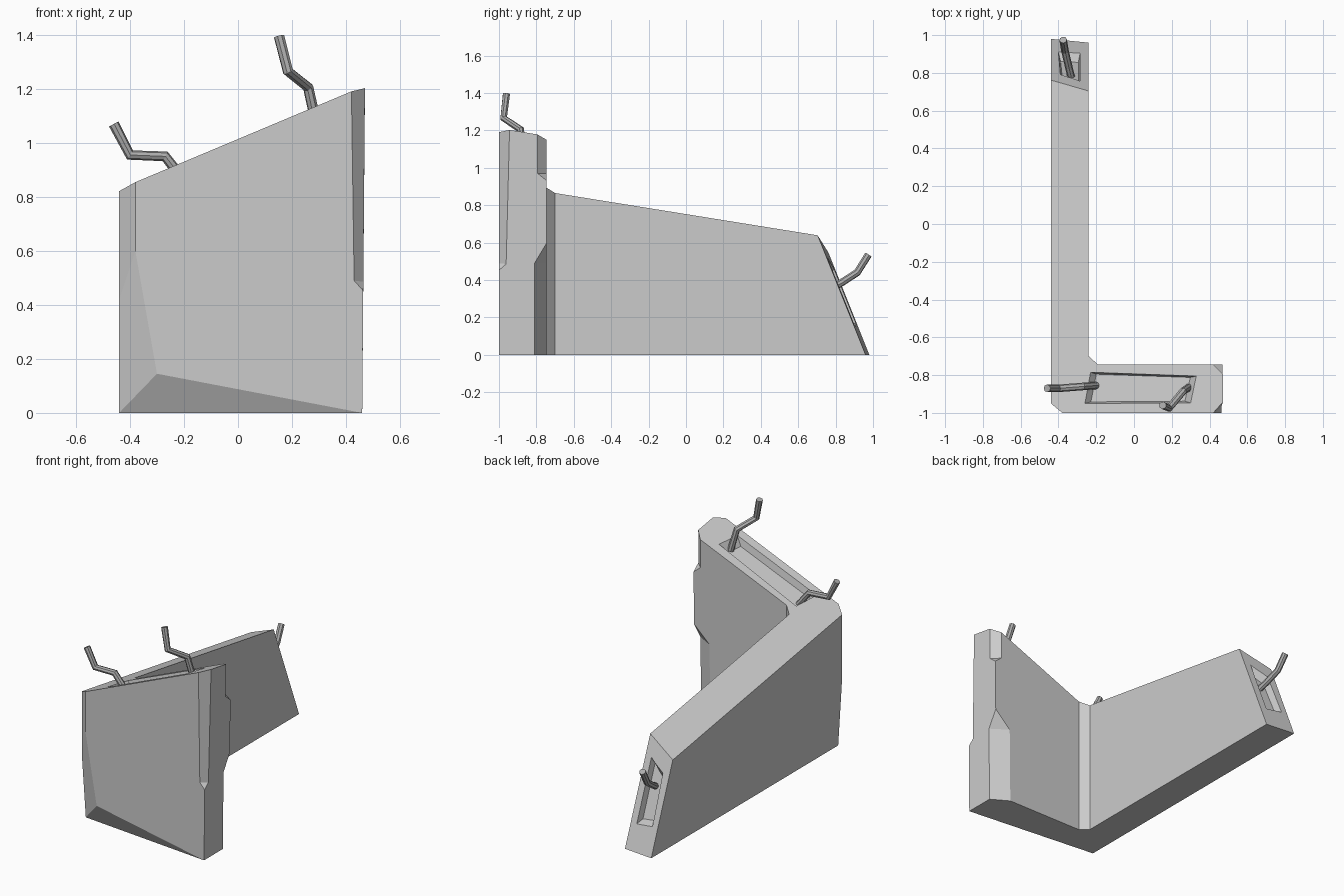
import bpy, bmesh
from mathutils import Vector

if "Cube" in bpy.data.objects:
    bpy.data.objects.remove(bpy.data.objects["Cube"])


def material(name, grey):
    mat = bpy.data.materials.new(name)
    mat.use_nodes = True
    colour = (grey, grey, grey, 1)
    mat.diffuse_color = colour
    mat.node_tree.nodes["Principled BSDF"].inputs["Base Color"].default_value = colour
    return mat


concrete = material("concrete grey", 0.6)
steel = material("steel grey", 0.42)


def make_object(name, bm):
    bmesh.ops.recalc_face_normals(bm, faces=bm.faces)
    mesh = bpy.data.meshes.new(name)
    bm.to_mesh(mesh)
    bm.free()
    obj = bpy.data.objects.new(name, mesh)
    bpy.context.collection.objects.link(obj)
    obj.data.materials.append(concrete)
    return obj


def loft(name, lower, upper):
    """Solid between two matching rings of points."""
    bm = bmesh.new()
    a = [bm.verts.new(p) for p in lower]
    b = [bm.verts.new(p) for p in upper]
    n = len(a)
    bm.faces.new(a[::-1])
    bm.faces.new(b)
    for i in range(n):
        j = (i + 1) % n
        bm.faces.new((a[i], a[j], b[j], b[i]))
    return make_object(name, bm)


def carve(cutter):
    mod = wall.modifiers.new("carve", 'BOOLEAN')
    mod.operation = 'DIFFERENCE'
    mod.solver = 'EXACT'
    mod.object = cutter
    bpy.context.view_layer.objects.active = wall
    bpy.ops.object.modifier_apply(modifier=mod.name)
    bpy.data.objects.remove(cutter)


def chip(lo, hi, outer, *planes):
    """Break off the part of a box on the outer side of every plane."""
    bm = bmesh.new()
    bmesh.ops.create_cube(bm, size=1)
    lo, hi = Vector(lo), Vector(hi)
    for v in bm.verts:
        v.co = (lo + hi) / 2 + v.co * (hi - lo)
    for plane in planes:
        p, q, r = map(Vector, plane)
        normal = (q - p).cross(r - p).normalized()
        if (Vector(outer) - p).dot(normal) < 0:
            normal.negate()
        geom = bm.verts[:] + bm.edges[:] + bm.faces[:]
        cut = bmesh.ops.bisect_plane(bm, geom=geom, plane_co=p, plane_no=normal, clear_inner=True)
        edges = [e for e in cut["geom_cut"] if isinstance(e, bmesh.types.BMEdge)]
        bmesh.ops.contextual_create(bm, geom=edges)
    carve(make_object("chip", bm))


def top(x, y):
    return 0.865 + 0.42 * (x + 0.24) - 0.161 * (y + 0.7)


# L-shaped wall under one sloping top, with a slanted broken end
foot = [(-0.44, -1), (0.46, -1), (0.46, -0.745), (-0.19, -0.745),
        (-0.24, -0.7), (-0.24, 0.96), (-0.44, 0.98)]
head = foot[:]
head[1], head[2] = (0.47, -1), (0.47, -0.745)
head[5], head[6] = (-0.24, 0.704), (-0.44, 0.762)
wall = loft("broken_wall", [(x, y, 0) for x, y in foot],
            [(x, y, top(x, y)) for x, y in head])

# Chips at the free end of the short wall
chip((0.3, -1.1, 0.3), (0.6, -0.9, 1.4), (0.55, -1.08, 1),
     [(0.42, -1, 1.19), (0.43, -1, 0.49), (0.47, -0.955, 0.485)],
     [(0.43, -1, 0.49), (0.47, -0.955, 0.485), (0.47, -1, 0.445)])
chip((0.3, -0.9, 0.8), (0.6, -0.6, 1.4), (0.55, -0.65, 1.1),
     [(0.42, -0.745, 1.2), (0.42, -0.745, 0.9), (0.47, -0.795, 1)],
     [(0.42, -0.745, 0.97), (0.47, -0.795, 0.97), (0.47, -0.745, 0.93)])
chip((0.2, -0.95, -0.1), (0.6, -0.6, 0.8), (0.55, -0.65, 0.1),
     [(0.35, -0.745, 0), (0.46, -0.81, 0), (0.465, -0.81, 0.49)],
     [(0.35, -0.745, 0.49), (0.465, -0.81, 0.49), (0.467, -0.745, 0.6)])

# Chips at the outer corner and along the front foot
corner = (-0.6, -1.2, -0.1), (-0.2, -0.8, 1.2), (-0.55, -1.15, 0.2)
knee, low = (-0.30, -1, 0.145), (-0.44, -0.91, 0)
chip(*corner, [(-0.44, -0.95, 0), (-0.38, -1, 0), (-0.38, -1, 0.8)])
chip(*corner, [(-0.38, -1, 0.6), knee, low])
chip((-0.6, -1.3, -0.3), (0.6, -0.7, 0.4), (0, -1.2, -0.2), [(0.46, -1, 0), knee, low])


def recess(ring, out, depth, inset):
    """Sunken panel with sloping sides."""
    ring = [Vector(p) for p in ring]
    out = Vector(out)
    mid = sum(ring, Vector()) / len(ring)
    floor = []
    for p in ring:
        d = p - mid
        floor.append(p - d.normalized() * inset - out * depth)
    rim = [p + (p - f) * 0.3 for p, f in zip(ring, floor)]
    carve(loft("recess", floor, rim))


# Sunken cores in the top of the short wall and the end of the long wall
recess([(x, y, top(x, y)) for x, y in
        ((-0.26, -0.95), (0.3, -0.947), (0.33, -0.805), (-0.23, -0.785))],
       (0, 0, 1), 0.045, 0.035)
recess([(x, 0.96 - 0.1 * (x + 0.24) - 0.4 * z, z) for x, z in
        ((-0.285, 0.15), (-0.40, 0.165), (-0.39, 0.46), (-0.285, 0.52))],
       (0, 0.93, 0.37), 0.04, 0.035)


# Bent reinforcing bars
def rebar(name, points):
    curve = bpy.data.curves.new(name, 'CURVE')
    curve.dimensions = '3D'
    curve.bevel_depth = 0.02
    curve.bevel_resolution = 2
    curve.use_fill_caps = True
    spline = curve.splines.new('POLY')
    spline.points.add(len(points) - 1)
    for p, co in zip(spline.points, points):
        p.co = (*co, 1)
    spline.use_smooth = False
    curve.materials.append(steel)
    obj = bpy.data.objects.new(name, curve)
    bpy.context.collection.objects.link(obj)


rebar("corner_rebar", [(-0.2, -0.855, 0.86), (-0.27, -0.86, 0.95),
                       (-0.4, -0.87, 0.955), (-0.46, -0.87, 1.07)])
rebar("short_wall_rebar", [(0.29, -0.865, 1.07), (0.26, -0.885, 1.205),
                           (0.185, -0.975, 1.265), (0.152, -0.96, 1.395)])
rebar("long_wall_rebar", [(-0.325, 0.75, 0.34), (-0.345, 0.83, 0.385),
                          (-0.365, 0.915, 0.44), (-0.375, 0.975, 0.535)])
